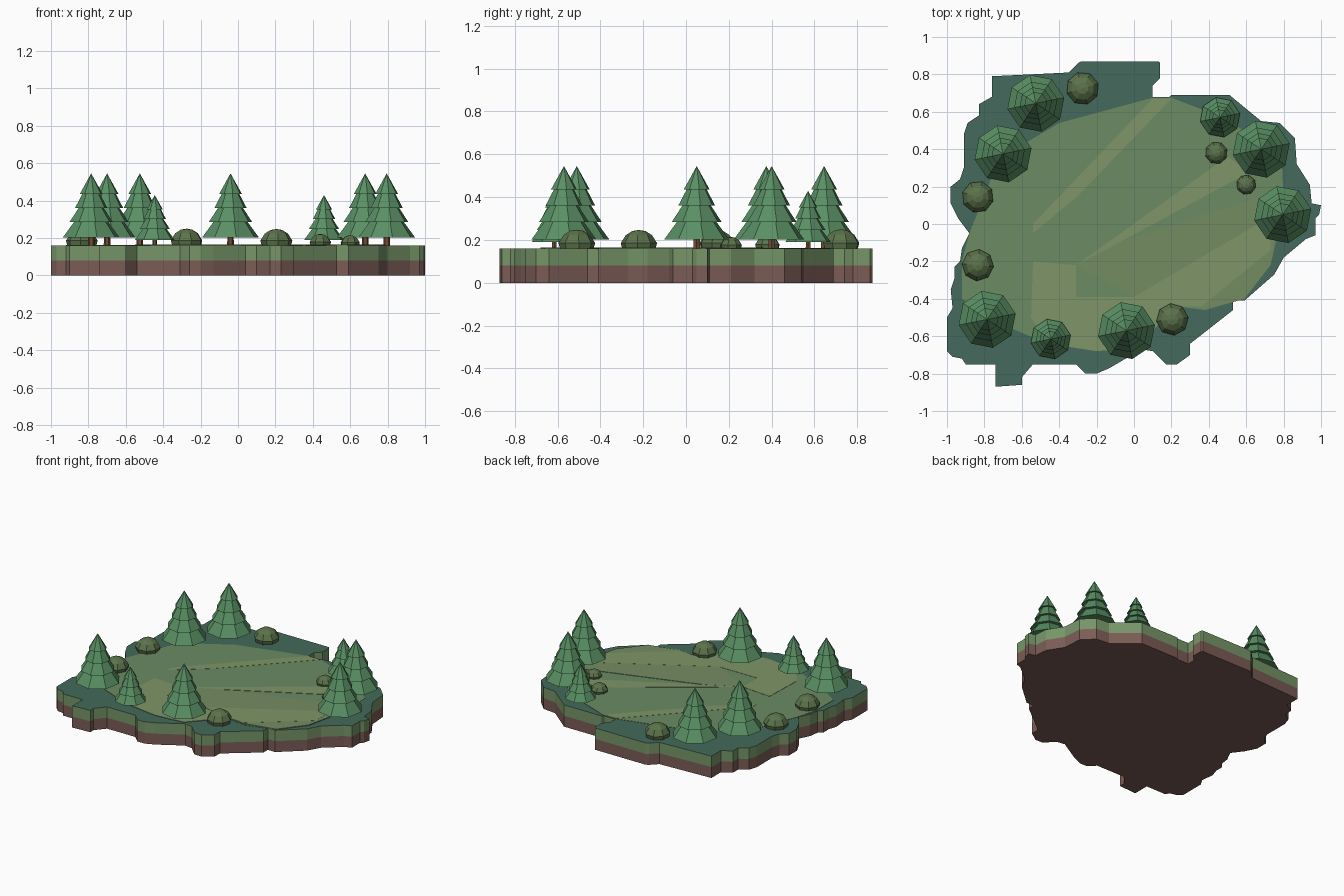
import bpy, bmesh, math

if "Cube" in bpy.data.objects:
    bpy.data.objects.remove(bpy.data.objects["Cube"])

def material(name, rgb):
    m = bpy.data.materials.new(name)
    m.diffuse_color = tuple((c / 255) ** 2.2 for c in rgb) + (1,)
    m.use_nodes = True
    m.node_tree.nodes["Principled BSDF"].inputs["Base Color"].default_value = m.diffuse_color
    return m

M_RIM = material("dark_grass", (70, 105, 92))
M_SIDE = material("grass_side", (118, 148, 104))
M_EARTH = material("earth", (122, 92, 86))
M_FIELD = material("field", (108, 138, 100))
M_LIGHT = material("light_field", (126, 148, 104))
M_MID = material("mid_field", (116, 139, 98))
M_PINE = material("pine", (90, 142, 100))
M_TRUNK = material("trunk", (115, 78, 55))
M_BUSH = material("bush", (92, 114, 76))

def finish(bm, name, mats):
    bmesh.ops.recalc_face_normals(bm, faces=bm.faces[:])
    me = bpy.data.meshes.new(name)
    bm.to_mesh(me)
    bm.free()
    for m in mats:
        me.materials.append(m)
    ob = bpy.data.objects.new(name, me)
    bpy.context.collection.objects.link(ob)
    return ob

def prism(name, pts, z0, z1, side, top):
    bm = bmesh.new()
    f = bm.faces.new([bm.verts.new((x / 100, y / 100, z0)) for x, y in pts])
    r = bmesh.ops.extrude_face_region(bm, geom=[f], use_keep_orig=True)
    bmesh.ops.translate(bm, vec=(0, 0, z1 - z0),
                        verts=[v for v in r["geom"] if isinstance(v, bmesh.types.BMVert)])
    for f in bm.faces:
        if all(v.co.z > z1 - 1e-4 for v in f.verts):
            f.material_index = 1
    return finish(bm, name, [side, top])

def lathe(bm, profile, sides, loc, rot=0, mat=0):
    rings = []
    for r, z in profile:
        n = sides if r > 0 else 1
        rings.append([bm.verts.new((loc[0] + r * math.cos(rot + 2 * math.pi * i / sides),
                                    loc[1] + r * math.sin(rot + 2 * math.pi * i / sides),
                                    loc[2] + z)) for i in range(n)])
    faces = []
    for a, b in zip(rings, rings[1:]):
        for i in range(sides):
            j = (i + 1) % sides
            faces.append(bm.faces.new([a[i], a[j], b[0]] if len(b) == 1 else [a[i], a[j], b[j], b[i]]))
    for ring in (rings[0], rings[-1]):
        if len(ring) > 1:
            faces.append(bm.faces.new(ring))
    for f in faces:
        f.material_index = mat

# Island slab: grass layer over earth layer (outline in hundredths)
outline = [(-28, 87), (13, 87), (14, 86), (14, 78), (10, 74), (10, 68), (19, 68), (20, 69), (51, 69),
           (68, 55), (78, 54), (86, 46), (87, 32), (94, 21), (95, 11), (100, 10), (99, 5), (97, 3),
           (97, -6), (92, -8), (80, -18), (75, -27), (59, -41), (53, -41), (53, -46), (30, -64),
           (30, -70), (23, -75), (17, -75), (10, -68), (4, -67), (-13, -77), (-20, -80), (-26, -80),
           (-31, -75), (-54, -75), (-60, -82), (-60, -86), (-74, -87), (-74, -75), (-90, -75),
           (-92, -72), (-97, -71), (-100, -68), (-100, -50), (-97, -45), (-98, -35), (-96, -29),
           (-96, -23), (-93, -20), (-92, -13), (-88, -5), (-94, 3), (-98, 11), (-98, 20), (-93, 24),
           (-91, 30), (-91, 48), (-89, 54), (-83, 58), (-83, 64), (-76, 68), (-76, 79), (-55, 80),
           (-35, 81), (-30, 86)]
prism("earth_layer", outline, 0, 0.08, M_EARTH, M_EARTH)
prism("grass_layer", outline, 0.08, 0.16, M_SIDE, M_RIM)

# Clearing with lighter streaks of grass
field = [(10, 67.5), (20, 67.5), (50, 56), (79, 35), (80, 12), (73, -22), (59, -40), (38, -46),
         (22, -44), (2, -66), (-20, -68), (-46, -64), (-70, -54), (-92, -40), (-92, -20), (-88, -5),
         (-72, 35), (-40, 54)]
prism("clearing", field, 0.158, 0.162, M_FIELD, M_FIELD)
patches = [
    ([(10, 67), (20, 67), (-30, 15), (-54, -5), (-54, 0)], M_LIGHT),
    ([(-54, -20), (-31, -22), (-31, -39), (0, -39), (22, -44), (2, -66), (-20, -68), (-46, -64), (-55, -50)], M_LIGHT),
    ([(-31, -22), (50, 36), (62, 28), (-8, -10)], M_LIGHT),
    ([(-31, -22), (-8, -10), (78, 18), (79, 5), (73, -22), (59, -40), (36, -45), (0, -39)], M_MID),
    ([(0, -39), (73, 4), (73, -14), (36, -44), (22, -44)], M_LIGHT),
]
for i, (pts, m) in enumerate(patches):
    prism(f"grass_streak_{i + 1}", pts, 0.16, 0.1632 + 0.0006 * i, m, m)

# Pine trees: trunk and stacked skirts
tiers = [(0.155, 0.042, 0.075, 0.15), (0.118, 0.125, 0.055, 0.22),
         (0.088, 0.2, 0.04, 0.29), (0.062, 0.275, 0, 0.385)]
trees = [(-.525, .645, 1), (-.70, .375, 1), (-.785, -.51, 1), (-.445, -.615, .7), (-.04, -.57, 1),
         (.46, .57, .7), (.68, .40, 1), (.795, .05, 1)]
for i, (x, y, s) in enumerate(trees):
    bm = bmesh.new()
    loc = (x, y, 0.16)
    lathe(bm, [(0.018 * s, 0), (0.016 * s, 0.08 * s)], 6, loc, 0, 1)
    for r0, z0, r1, z1 in tiers:
        lathe(bm, [(r0 * s, z0 * s), (r1 * s, z1 * s)], 8, loc, 0.2)
    finish(bm, f"pine_tree_{i + 1}", [M_PINE, M_TRUNK])

# Low faceted bushes
bushes = [(-.275, .725, .088), (-.835, .145, .085), (-.835, -.22, .085), (.205, -.51, .086),
          (.44, .38, .06), (.60, .21, .053)]
for i, (x, y, r) in enumerate(bushes):
    bm = bmesh.new()
    lathe(bm, [(r * .92, 0), (r, r * .3), (r * .72, r * .74), (r * .36, r * .96), (0, r * 1.02)],
          8, (x, y, 0.16), 0.3 + i * 0.2)
    finish(bm, f"bush_{i + 1}", [M_BUSH])
